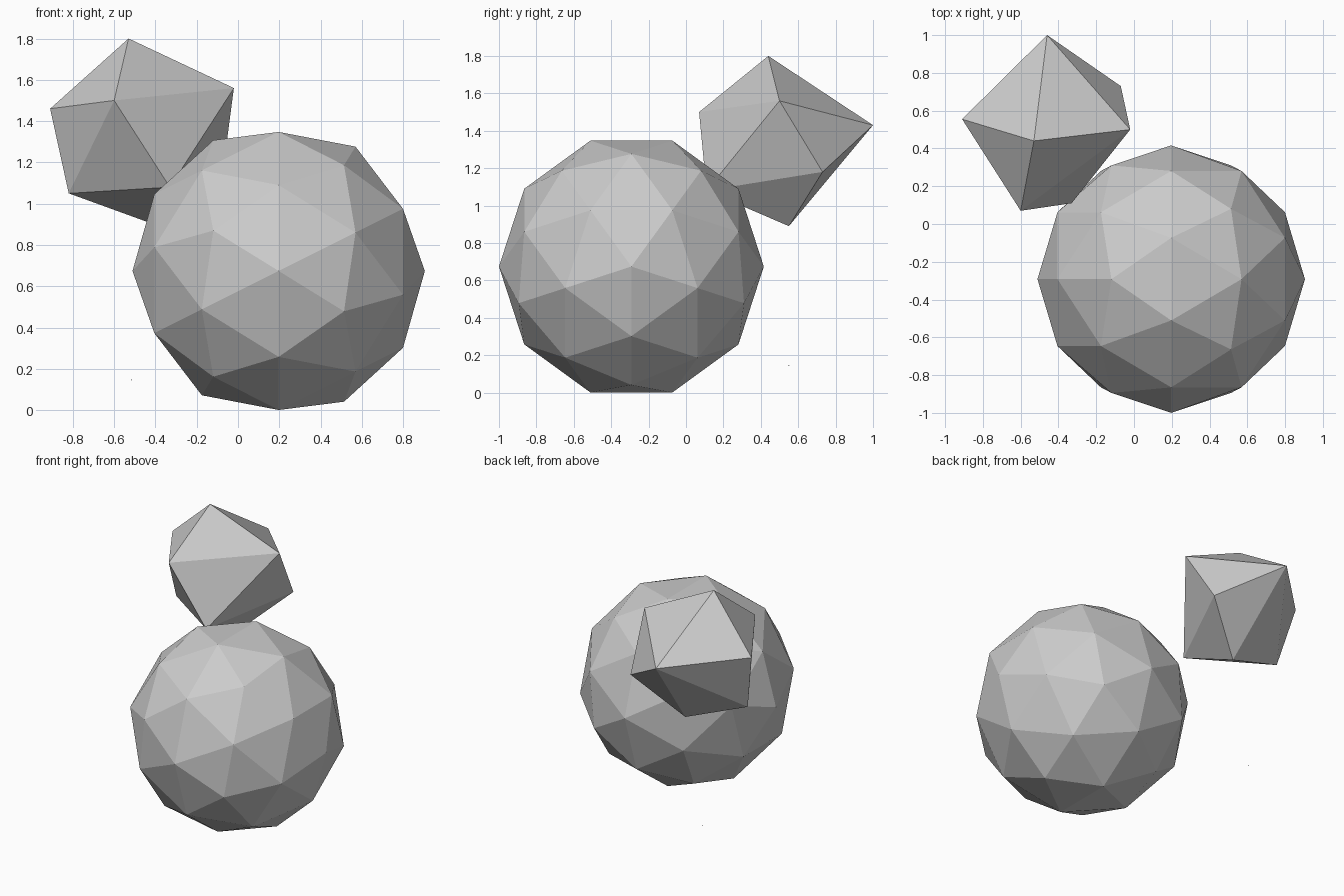
import bpy, bmesh
from math import radians

cube = bpy.data.objects.get("Cube")
if cube:
    bpy.data.objects.remove(cube, do_unlink=True)

GREY = (0.6, 0.6, 0.6, 1.0)
grey = bpy.data.materials.new("plain_grey")
grey.use_nodes = True
grey.diffuse_color = GREY
grey.node_tree.nodes["Principled BSDF"].inputs["Base Color"].default_value = GREY


def ball(name, subdivisions, radius, location):
    """Faceted sphere with its pole turned onto the x axis."""
    bpy.ops.mesh.primitive_ico_sphere_add(
        subdivisions=subdivisions, radius=radius, location=location,
        rotation=(0, radians(90), 0))
    obj = bpy.context.object
    obj.name = name
    obj.data.materials.append(grey)
    return obj


def hull(name, points):
    """Flat-faced solid wrapped round a few corner points."""
    bm = bmesh.new()
    for p in points:
        bm.verts.new(p)
    bmesh.ops.convex_hull(bm, input=bm.verts)
    bmesh.ops.recalc_face_normals(bm, faces=bm.faces)
    mesh = bpy.data.meshes.new(name)
    bm.to_mesh(mesh)
    bm.free()
    mesh.materials.append(grey)
    obj = bpy.data.objects.new(name, mesh)
    bpy.context.collection.objects.link(obj)
    return obj


# Large ball
ball("large_ball", 2, 0.708, (0.197, -0.292, 0.674))

# Small irregular crystal behind it
hull("small_crystal", [
    (-0.53, 0.44, 1.80),   # top
    (-0.02, 0.50, 1.56),   # upper ring
    (-0.60, 0.07, 1.50),
    (-0.91, 0.555, 1.46),
    (-0.46, 1.00, 1.43),
    (-0.07, 0.73, 1.18),   # lower ring
    (-0.33, 0.11, 1.08),
    (-0.82, 0.47, 1.05),
    (-0.38, 0.55, 0.89),   # bottom
])

# Tiny speck beneath the crystal
ball("tiny_speck", 1, 0.003, (-0.515, 0.55, 0.146))
